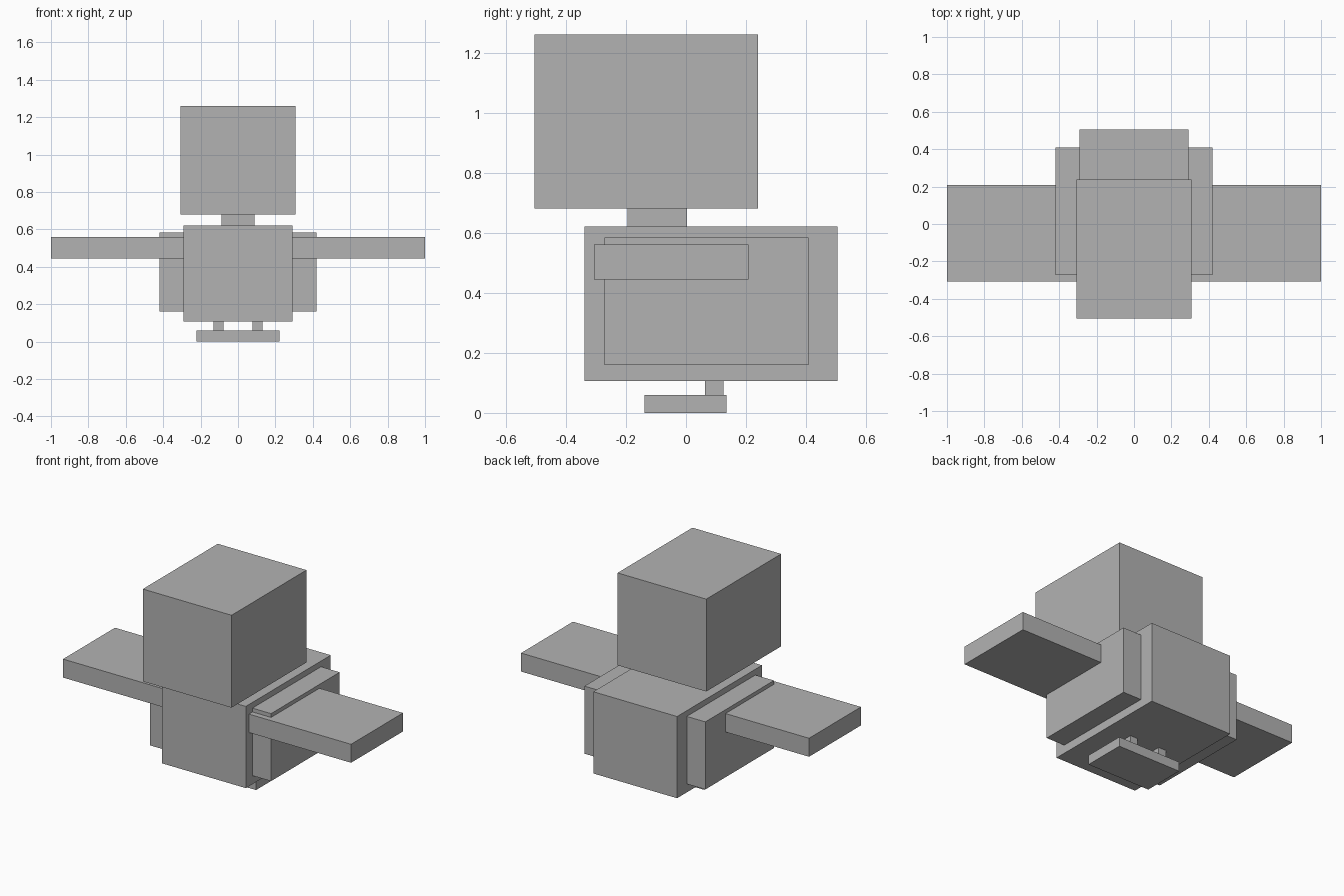
import bpy, bmesh
from mathutils import Vector

cube = bpy.data.objects.get("Cube")
if cube:
    bpy.data.objects.remove(cube, do_unlink=True)

# One plain grey for the whole model
grey = bpy.data.materials.new("plain grey")
grey.use_nodes = True
colour = (0.45, 0.45, 0.45, 1.0)
grey.diffuse_color = colour
grey.node_tree.nodes["Principled BSDF"].inputs["Base Color"].default_value = colour


def box(name, x, y, z):
    """Flat-faced box spanning the given (min, max) ranges."""
    low, high = (Vector(c) for c in zip(x, y, z))
    bm = bmesh.new()
    bmesh.ops.create_cube(bm, size=1)
    bmesh.ops.scale(bm, vec=high - low, verts=bm.verts)
    mesh = bpy.data.meshes.new(name)
    bm.to_mesh(mesh)
    bm.free()
    mesh.materials.append(grey)
    obj = bpy.data.objects.new(name, mesh)
    obj.location = (low + high) / 2
    bpy.context.collection.objects.link(obj)
    return obj


# Central parts, symmetric about x = 0: half width, y range, z range
for name, half, y, z in [
    ("head", 0.308, (-0.504, 0.239), (0.68, 1.26)),
    ("neck", 0.088, (-0.195, 0.004), (0.62, 0.68)),
    ("body", 0.291, (-0.338, 0.504), (0.107, 0.62)),
    ("foot_plate", 0.222, (-0.138, 0.135), (0.0, 0.06)),
]:
    box(name, (-half, half), y, z)

# Paired parts: x range on the left side, y range, z range
for name, (a, b), y, z in [
    ("side_panel", (0.291, 0.42), (-0.272, 0.408), (0.16, 0.584)),
    ("wing", (0.291, 1.0), (-0.307, 0.208), (0.444, 0.56)),
    ("leg", (0.078, 0.131), (0.064, 0.125), (0.06, 0.107)),
]:
    box("left_" + name, (a, b), y, z)
    box("right_" + name, (-b, -a), y, z)
